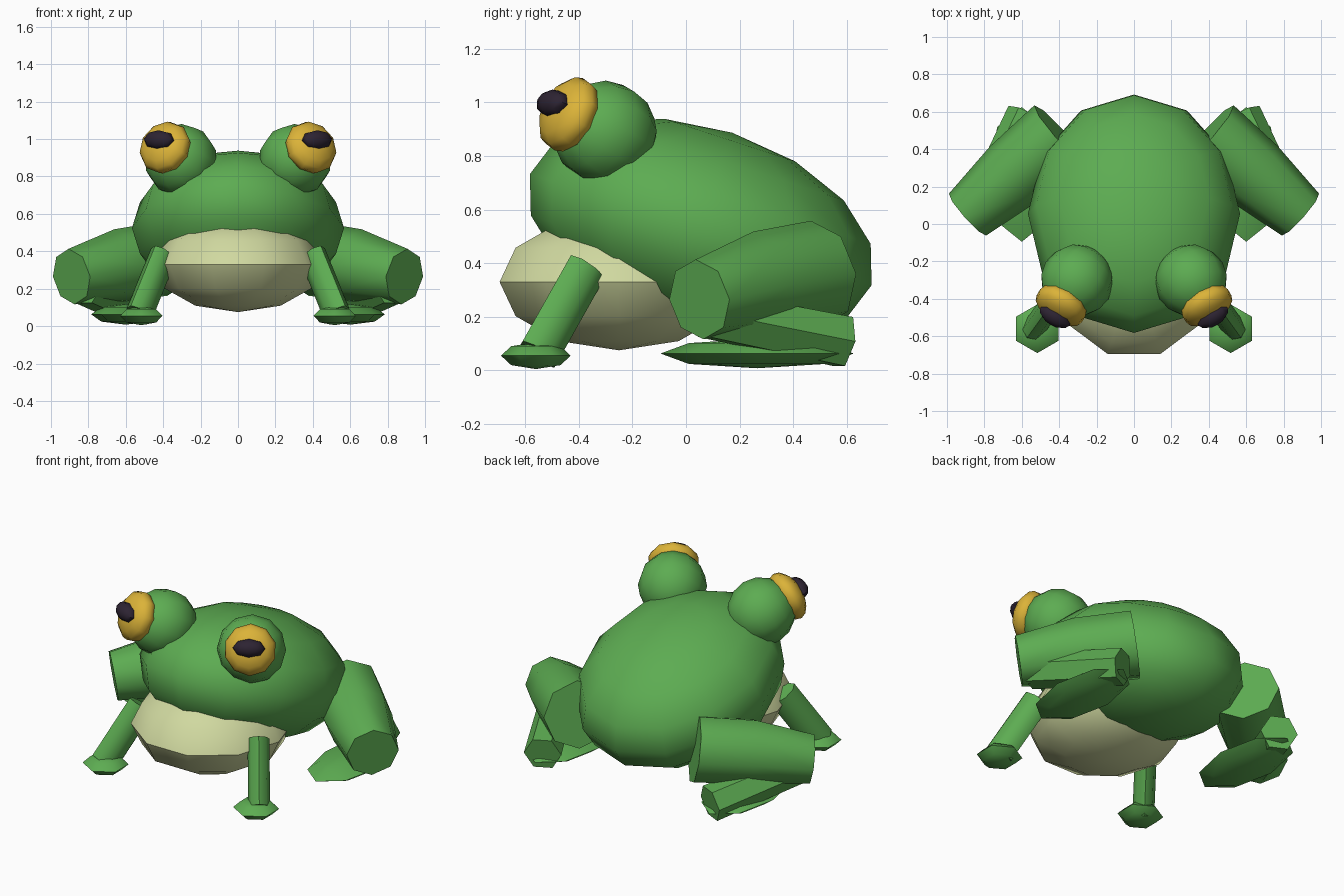
import bpy, bmesh, math
from mathutils import Matrix, Vector

if "Cube" in bpy.data.objects:
    bpy.data.objects.remove(bpy.data.objects["Cube"])


def material(name, color):
    m = bpy.data.materials.new(name)
    m.diffuse_color = (*color, 1)
    m.use_nodes = True
    m.node_tree.nodes["Principled BSDF"].inputs["Base Color"].default_value = m.diffuse_color
    return m


GREEN = material("skin green", (0.109, 0.413, 0.084))
CREAM = material("belly cream", (0.63, 0.69, 0.35))
YELLOW = material("iris yellow", (0.71, 0.45, 0.04))
DARK = material("pupil dark", (0.026, 0.017, 0.032))


def finish(name, bm, mat, mirror, angle):
    bmesh.ops.recalc_face_normals(bm, faces=bm.faces)
    mesh = bpy.data.meshes.new(name)
    bm.to_mesh(mesh)
    bm.free()
    mesh.materials.append(mat)
    ob = bpy.data.objects.new(name, mesh)
    bpy.context.collection.objects.link(ob)
    bpy.ops.object.select_all(action='DESELECT')
    ob.select_set(True)
    bpy.context.view_layer.objects.active = ob
    bpy.ops.object.shade_smooth_by_angle(angle=math.radians(angle))
    if mirror:
        ob.modifiers.new("mirror", 'MIRROR').use_mirror_merge = False
    return ob


def ellipsoid(name, mat, center, radii, segs, rings, rot=None, mirror=False, spin=0, angle=45):
    bm = bmesh.new()
    rot = rot or Matrix.Identity(4)
    m = (Matrix.Translation(center) @ rot @ Matrix.Diagonal((*radii, 1))
         @ Matrix.Rotation(math.radians(spin), 4, 'Z'))
    bmesh.ops.create_uvsphere(bm, u_segments=segs, v_segments=rings, radius=1, matrix=m)
    return finish(name, bm, mat, mirror, angle)


def limb(name, mat, stations, segs, squash=1, angle=50):
    """Capped tube through (center, radius) stations along one axis, mirrored."""
    bm = bmesh.new()
    axis = (Vector(stations[-1][0]) - Vector(stations[0][0])).normalized()
    side = axis.cross(Vector((0, 0, 1))).normalized()
    up = side.cross(axis)
    loops = []
    for c, r in stations:
        loop = []
        for i in range(segs):
            a = 2 * math.pi * i / segs
            loop.append(bm.verts.new(Vector(c) + side * (r * squash * math.cos(a)) + up * (r * math.sin(a))))
        loops.append(loop)
    for a, b in zip(loops, loops[1:]):
        for i in range(segs):
            j = (i + 1) % segs
            bm.faces.new((a[i], a[j], b[j], b[i]))
    bm.faces.new(loops[0])
    bm.faces.new(loops[-1])
    return finish(name, bm, mat, True, angle)


# body leaning back, and belly
ellipsoid("body", GREEN, (0, 0.055, 0.525), (0.567, 0.67, 0.38), 12, 8,
          Matrix.Rotation(math.radians(-18), 4, 'X'))
ellipsoid("belly", CREAM, (0, -0.25, 0.33), (0.455, 0.468, 0.255), 10, 6, spin=18)

# eyes: ball, iris and pupil along one gaze direction
gaze = Vector((0.47, -0.79, 0.41)).normalized()
across = Vector((0, 0, 1)).cross(gaze).normalized()
look = Matrix((across, gaze.cross(across), gaze)).transposed().to_4x4()
ellipsoid("eye_ball", GREEN, (0.305, -0.303, 0.886), (0.195,) * 3, 12, 8, look, True)
ellipsoid("iris", YELLOW, (0.39, -0.437, 0.955), (0.148, 0.148, 0.085), 10, 8, look, True)
ellipsoid("pupil", DARK, (0.422, -0.495, 0.995), (0.092, 0.053, 0.05), 8, 6, look, True)

# front legs and hands
limb("front_leg", GREEN, [((0.40, -0.37, 0.38), 0.088), ((0.53, -0.55, 0.06), 0.088)], 8, 0.7)
ellipsoid("front_foot", GREEN, (0.517, -0.56, 0.055), (0.13, 0.13, 0.05), 6, 4, mirror=True)

# back legs: thigh, shank folded under it, long flat foot
limb("thigh", GREEN, [((0.40, 0.485, 0.36), 0.2), ((0.64, 0.27, 0.325), 0.195),
                      ((0.89, 0.05, 0.265), 0.15)], 8)
limb("shank", GREEN, [((0.82, 0.08, 0.21), 0.1), ((0.575, 0.585, 0.108), 0.107)], 6)
ellipsoid("back_foot", GREEN, (0.6, 0.265, 0.063), (0.185, 0.36, 0.055), 8, 4, mirror=True)
